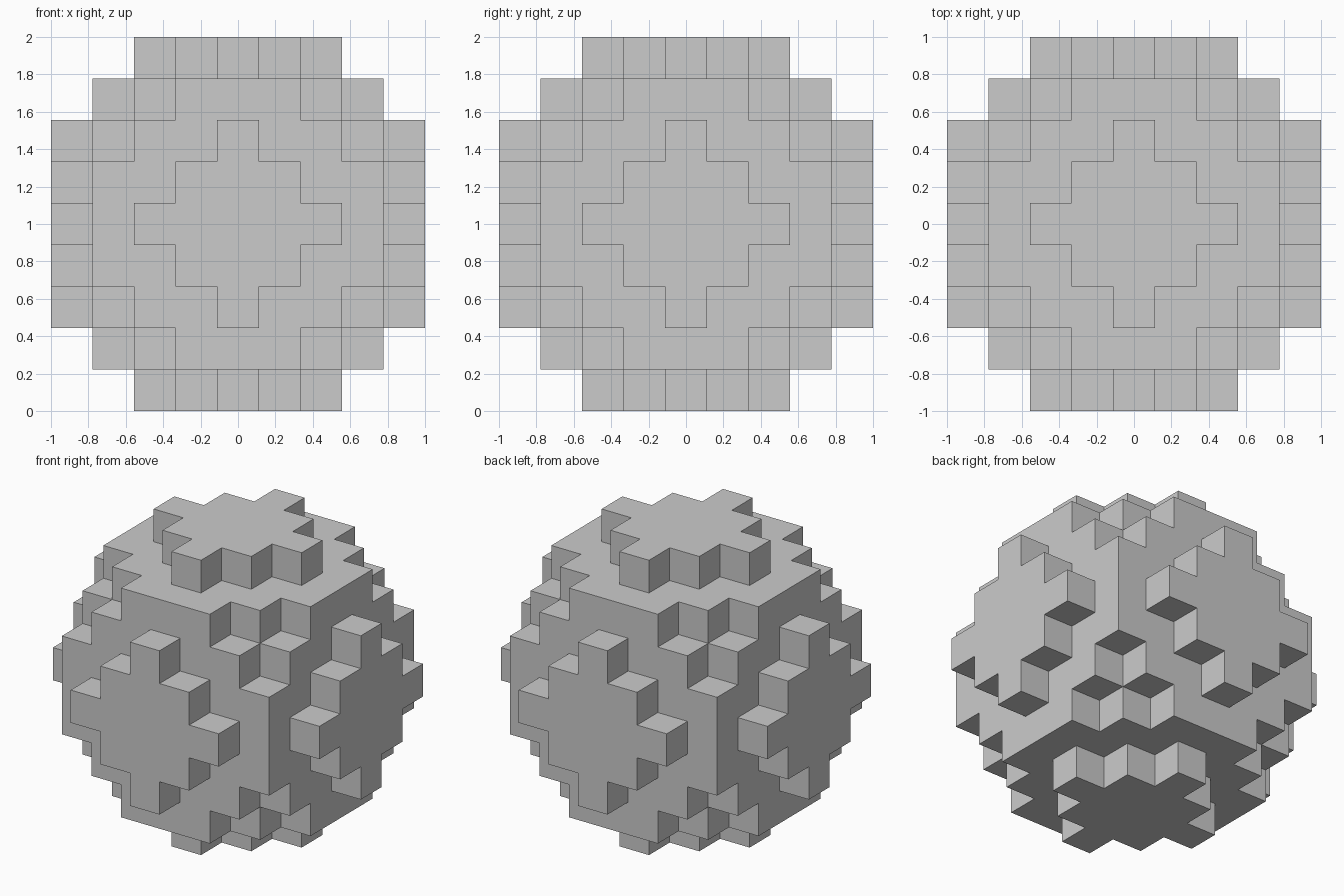
import bpy, bmesh
from itertools import product
from mathutils import Vector

if "Cube" in bpy.data.objects:
    bpy.data.objects.remove(bpy.data.objects["Cube"])

N = 4                      # blocks from the centre to each pole
S = 2 / (2 * N + 1)        # block size
R2 = (N + 0.5) ** 2        # squared radius, in blocks


def filled(p):
    return p.length_squared <= R2


bm = bmesh.new()

# Outer block faces: one quad wherever a filled block meets empty space
for cell in product(range(-N, N + 1), repeat=3):
    p = Vector(cell)
    if not filled(p):
        continue
    for axis, sign in product(range(3), (-1, 1)):
        n = Vector((0, 0, 0))
        n[axis] = sign
        if filled(p + n):
            continue
        u = Vector((0, 0, 0))
        u[(axis + 1) % 3] = 1
        v = n.cross(u)
        corners = [p + (n + a * u + b * v) / 2
                   for a, b in ((-1, -1), (1, -1), (1, 1), (-1, 1))]
        bm.faces.new([bm.verts.new(c * S + Vector((0, 0, 1))) for c in corners])

# Weld the quads into one closed shell, then merge coplanar quads
bmesh.ops.remove_doubles(bm, verts=bm.verts, dist=0.001)
bmesh.ops.dissolve_limit(bm, angle_limit=0.01, verts=bm.verts, edges=bm.edges)
bmesh.ops.triangulate(bm, faces=[f for f in bm.faces if len(f.verts) > 4])

mesh = bpy.data.meshes.new("block_sphere")
bm.to_mesh(mesh)
bm.free()
bpy.context.collection.objects.link(bpy.data.objects.new("block_sphere", mesh))
